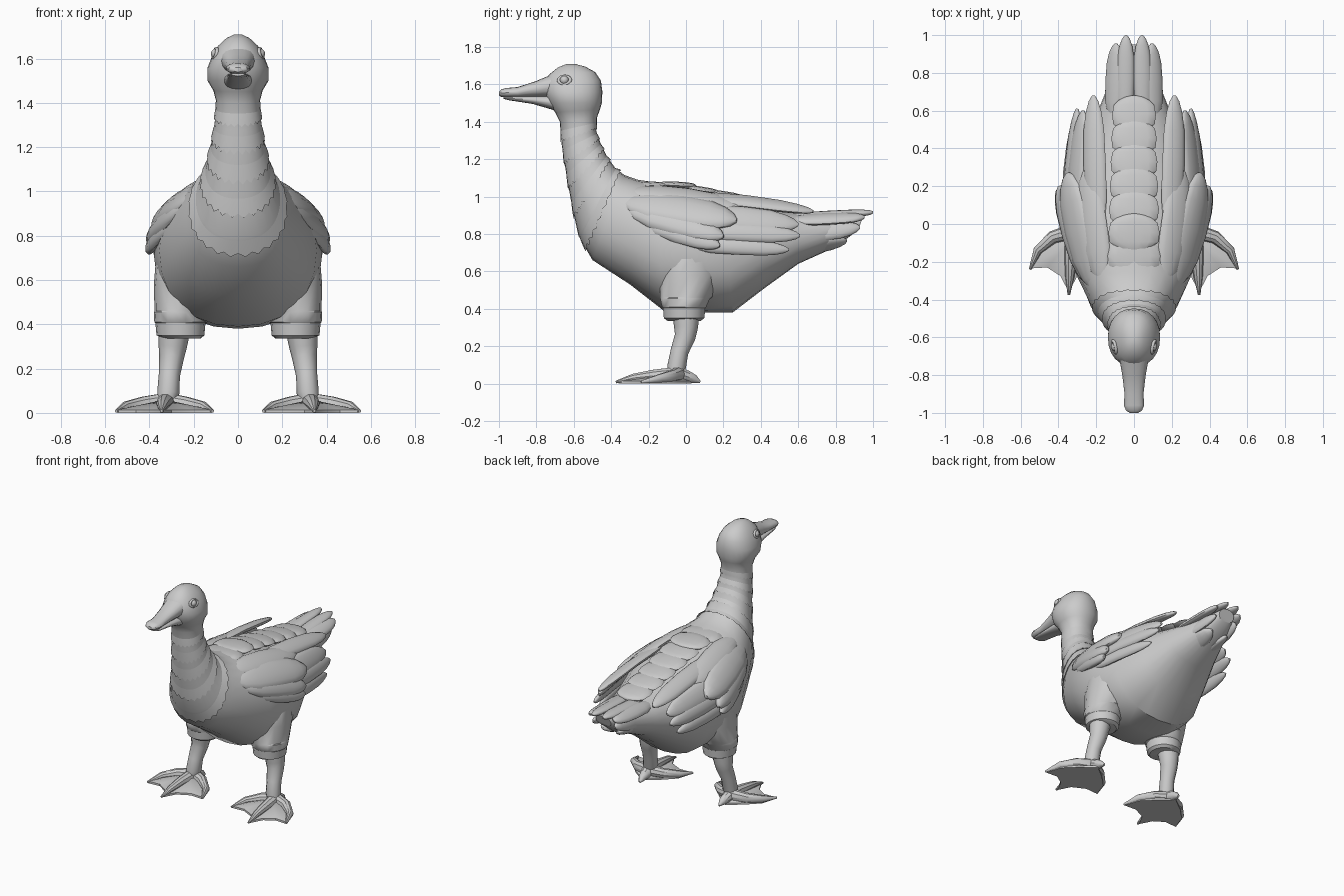
import bpy, bmesh, math
from mathutils import Vector as V

if "Cube" in bpy.data.objects:
    bpy.data.objects.remove(bpy.data.objects["Cube"])


def finish(name, bm, angle=35):
    bmesh.ops.recalc_face_normals(bm, faces=bm.faces)
    me = bpy.data.meshes.new(name)
    bm.to_mesh(me)
    bm.free()
    ob = bpy.data.objects.new(name, me)
    bpy.context.collection.objects.link(ob)
    bpy.ops.object.select_all(action='DESELECT')
    ob.select_set(True)
    bpy.context.view_layer.objects.active = ob
    bpy.ops.object.shade_smooth_by_angle(angle=math.radians(angle))
    return ob


def loft(name, rings, caps=True, side=1, angle=35):
    bm = bmesh.new()
    vs = [[bm.verts.new((p.x * side, p.y, p.z)) for p in r] for r in rings]
    n = len(rings[0])
    for a, b in zip(vs, vs[1:]):
        for i in range(n):
            bm.faces.new((a[i], a[(i + 1) % n], b[(i + 1) % n], b[i]))
    if caps:
        bm.faces.new(vs[0])
        bm.faces.new(vs[-1])
    return finish(name, bm, angle)


def section(s, n=24, e=2.2):
    # s = (bottom y, bottom z, top y, top z, half width)
    bot, top = V((0, s[0], s[1])), V((0, s[2], s[3]))
    c, ax = (bot + top) / 2, (top - bot) / 2
    out = []
    for i in range(n):
        a = 2 * math.pi * i / n
        co, si = math.cos(a), math.sin(a)
        f = lambda k: math.copysign(abs(k) ** (2 / e), k)
        out.append(c + ax * f(co) + V((s[4] * f(si), 0, 0)))
    return out


def tube(name, path, radii, side, n=12):
    # horizontal-ring or path-following round limb
    rings = []
    pts = [V(p) for p in path]
    for i, p in enumerate(pts):
        d = (pts[min(i + 1, len(pts) - 1)] - pts[max(i - 1, 0)]).normalized()
        u = d.cross(V((0, 0, 1)) if abs(d.z) < .8 else V((0, 1, 0))).normalized()
        w = d.cross(u)
        rings.append([p + radii[i] * (math.cos(2 * math.pi * k / n) * u + math.sin(2 * math.pi * k / n) * w)
                      for k in range(n)])
    return loft(name, rings, side=side)


PROFILE = [(0, .3), (.08, .65), (.25, .95), (.5, 1), (.75, .92), (.88, .7), (.96, .42), (1, .12)]


def feather(name, a, b, hw, thick, normal, side=1, bow=0.0):
    a, b, nrm = V(a), V(b), V(normal).normalized()
    d = (b - a).normalized()
    w = d.cross(nrm).normalized()
    nrm = w.cross(d)
    rings = []
    for t, k in PROFILE:
        c = a.lerp(b, t) + nrm * bow * math.sin(math.pi * t)
        rings.append([c + w * hw * k * math.cos(2 * math.pi * i / 14)
                      + nrm * thick * (k ** .6) * math.sin(2 * math.pi * i / 14) for i in range(14)])
    return loft(name, rings, side=side, angle=45)


# body, neck and head as one skin, from tail to crown
BODY = [
    (.92, .82, .95, .90, .06), (.80, .73, .80, .90, .11), (.60, .64, .60, .91, .19),
    (.42, .51, .40, .945, .27), (.25, .38, .20, 1.0, .345), (.08, .38, .0, 1.05, .38),
    (-.12, .39, -.16, 1.075, .355), (-.30, .53, -.26, 1.09, .30), (-.50, .66, -.33, 1.115, .235),
    (-.575, .79, -.38, 1.155, .185), (-.61, .95, -.42, 1.21, .15), (-.64, 1.12, -.455, 1.28, .122),
    (-.665, 1.28, -.48, 1.35, .105), (-.675, 1.40, -.475, 1.425, .10), (-.70, 1.45, -.46, 1.465, .112),
    (-.735, 1.50, -.45, 1.50, .138), (-.755, 1.555, -.447, 1.56, .138), (-.758, 1.60, -.455, 1.62, .118),
    (-.735, 1.65, -.485, 1.665, .09), (-.685, 1.69, -.54, 1.695, .052), (-.64, 1.708, -.59, 1.708, .02)]
loft("body_neck_head", [section(s) for s in BODY])


def body_at(t):
    i = min(int(t), len(BODY) - 2)
    return [p + (q - p) * (t - i) for p, q in zip(BODY[i], BODY[i + 1])]


# ragged feather collars on the chest and neck
for t in (8.9, 10.1, 11.0, 11.8, 12.6):
    n = 48
    upper = section(body_at(t), n)
    rings = [upper]
    for drop, grow in ((.3, 1.03), (.5, 1.045)):
        ring = []
        for i in range(n):
            sec = section(body_at(t - drop * (1 if i % 2 else .75)), n)
            c = sum(sec, V()) / n
            ring.append(c + (sec[i] - c) * grow)
        rings.append(ring)
    rings.append([p.copy() for p in section(body_at(t - .3), n)])
    loft("feather_collar", rings, caps=False)

# bill
loft("upper_bill", [section(s, 16) for s in (
    (-.70, 1.53, -.70, 1.66, .08), (-.80, 1.533, -.80, 1.618, .062), (-.90, 1.53, -.90, 1.585, .05),
    (-.96, 1.53, -.96, 1.58, .054), (-.988, 1.533, -.988, 1.573, .042), (-1.0, 1.54, -1.0, 1.56, .022))])
loft("lower_bill", [section(s, 16) for s in (
    (-.70, 1.46, -.70, 1.54, .065), (-.82, 1.495, -.82, 1.538, .05), (-.95, 1.515, -.95, 1.535, .042),
    (-.975, 1.522, -.975, 1.534, .03))])

# overlapping plates down the back
for i in range(7):
    y = -.27 + i * .125
    z = 1.075 - max(0, y + .1) * .2
    feather("back_plate", (0, y, z - .012), (0, y + .2, z - .022 - .02 * (i > 1)), .14 - .004 * i, .022, (0, 0, 1))

# wing and tail feathers: start, end, half width, half thickness, normal
WING = {
    "scapular_long": ((.19, -.05, 1.0), (.215, .68, .92), .065, .025, (.4, 0, .9)),
    "scapular_short": ((.17, -.30, 1.025), (.25, .30, .94), .085, .03, (.5, 0, .85)),
    "covert_upper": ((.21, -.33, .97), (.35, .27, .87), .105, .04, (.7, -.1, .7)),
    "covert_middle": ((.25, -.30, .925), (.395, .20, .785), .075, .035, (.85, -.1, .5)),
    "covert_lower": ((.27, -.25, .87), (.405, .18, .735), .06, .03, (.92, -.1, .35)),
    "flight_upper": ((.31, .0, .90), (.27, .60, .85), .075, .025, (.8, .1, .5)),
    "flight_middle": ((.345, .0, .82), (.30, .61, .79), .055, .025, (.92, .1, .35)),
    "flight_lower": ((.36, .0, .745), (.315, .55, .715), .045, .022, (.97, .1, .2)),
}
TAIL = {
    "tail_inner": ((.05, .55, .89), (.042, 1.0, .915), .048, .022, (.1, 0, 1)),
    "tail_outer": ((.11, .55, .87), (.095, .955, .89), .055, .024, (.45, 0, .9)),
    "tail_under": ((.12, .50, .79), (.085, .93, .835), .055, .025, (.8, 0, .3)),
    "tail_bottom": ((.08, .52, .70), (.06, .86, .765), .06, .025, (.5, 0, -.8)),
}

for side, tag in ((1, "right"), (-1, "left")):
    for k, f in WING.items():
        feather(tag + "_wing_" + k, *f, side=side, bow=.015)
    for k, f in TAIL.items():
        feather(tag + "_" + k, *f, side=side)

    # thigh with stepped cuffs: z, centre x, centre y, radius x, radius y
    rings = []
    for z, cx, cy, rx, ry in ((.335, .25, -.01, .08, .09), (.35, .26, -.01, .108, .11), (.405, .26, -.01, .113, .115),
                              (.41, .258, -.01, .12, .12), (.455, .256, -.005, .124, .135),
                              (.46, .25, .0, .127, .14), (.58, .24, .02, .14, .165),
                              (.70, .22, .04, .15, .17), (.80, .18, .04, .10, .12)):
        rings.append([V((cx + rx * math.cos(a), cy + ry * math.sin(a), z))
                      for a in [2 * math.pi * i / 18 for i in range(18)]])
    loft(tag + "_thigh", rings, side=side)

    # shank and toes
    tube(tag + "_shank", [(.285, .0, .40), (.295, .0, .30), (.30, -.005, .25), (.31, -.035, .17),
                          (.315, -.05, .09), (.325, -.06, .04)],
         [.075, .064, .056, .048, .05, .038], side)
    heel = (.325, -.04, .05)
    for nm, mid, knuckle, tip in (
            ("outer", (.43, -.07, .04), (.51, -.14, .027), (.55, -.24, .008)),
            ("middle", (.335, -.17, .042), (.34, -.28, .03), (.345, -.375, .008)),
            ("inner", (.235, -.07, .04), (.155, -.14, .027), (.115, -.24, .008)),
            ("hind", (.32, .01, .035), (.318, .045, .024), (.315, .075, .008))):
        tube(tag + "_toe_" + nm, [heel, mid, knuckle, tip], [.042, .034, .024, .007], side, 10)

    # webbing with scalloped front edge
    outline = [(.33, .03), (.43, -.045), (.515, -.13), (.545, -.235), (.46, -.23), (.39, -.275), (.345, -.36),
               (.30, -.275), (.21, -.23), (.12, -.235), (.15, -.13), (.235, -.045)]
    bm = bmesh.new()
    low = [bm.verts.new((x * side, y, 0)) for x, y in outline]
    top = [bm.verts.new((x * side, y, .014)) for x, y in outline]
    peak = bm.verts.new((.33 * side, -.08, .06))
    bm.faces.new(low)
    for i in range(len(outline)):
        j = (i + 1) % len(outline)
        bm.faces.new((low[i], low[j], top[j], top[i]))
        bm.faces.new((top[i], top[j], peak))
    finish(tag + "_foot_web", bm)

    # eye and eyelid ring
    bpy.ops.mesh.primitive_uv_sphere_add(segments=16, ring_count=10, radius=.024, location=(.098 * side, -.65, 1.622))
    bpy.context.object.name = tag + "_eye"
    bpy.ops.object.shade_smooth()
    bpy.ops.mesh.primitive_torus_add(major_segments=20, minor_segments=8, major_radius=.032, minor_radius=.009,
                                     location=(.103 * side, -.65, 1.622),
                                     rotation=(0, side * math.radians(75), side * math.radians(-12)))
    bpy.context.object.name = tag + "_eyelid"
    bpy.context.object.scale.x = .75
    bpy.ops.object.shade_smooth()
